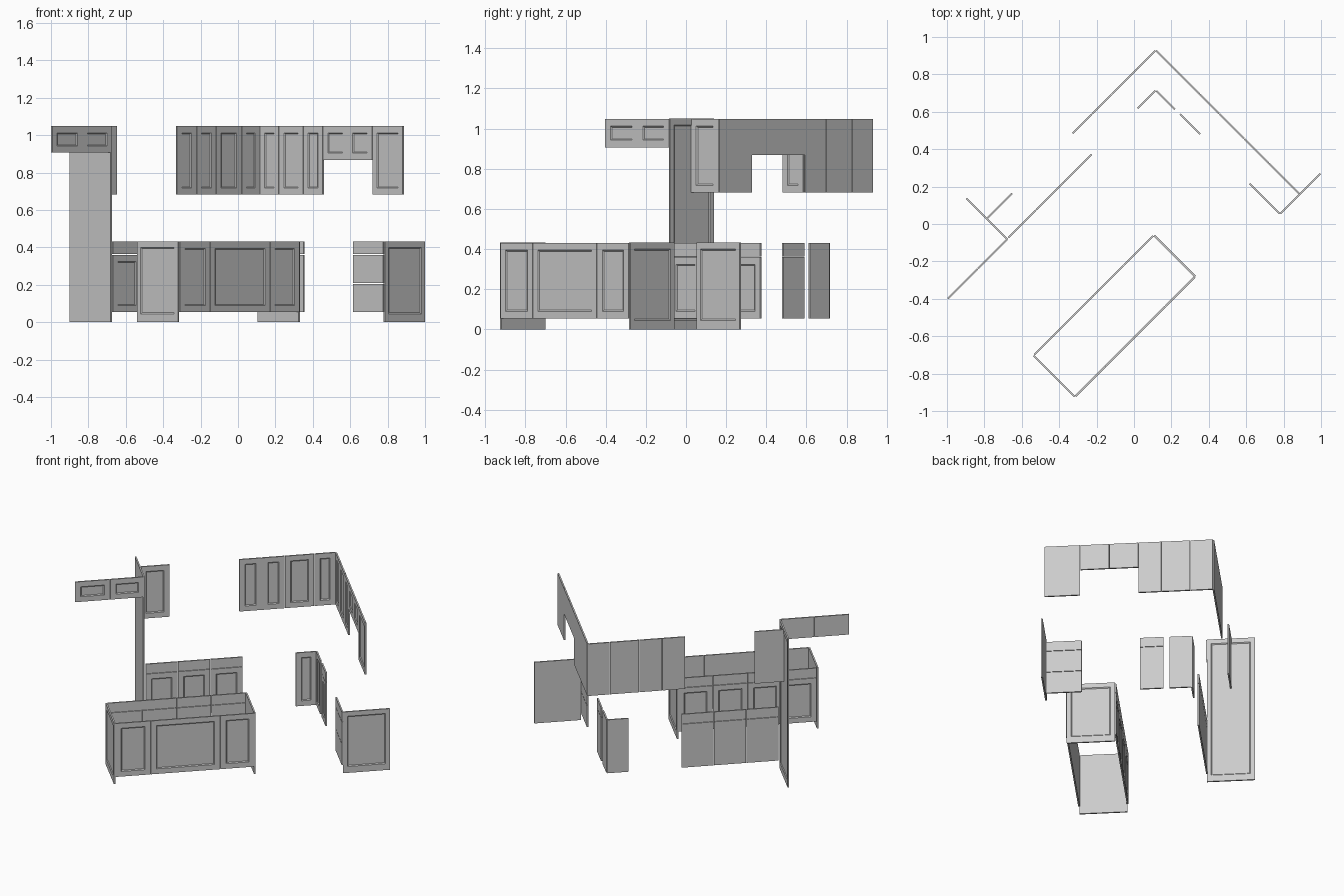
import bpy, bmesh
from mathutils import Vector

if "Cube" in bpy.data.objects:
    bpy.data.objects.remove(bpy.data.objects["Cube"])

THICK, GAP, RECESS, SLOPE = 0.010, 0.0015, 0.005, 0.006


def panel(name, a, b, z0, z1, frame=None):
    """Slab from a to b facing the right of travel; frame=(stile, top, bottom) sinks the middle."""
    d = (b - a).normalized()
    n = Vector((d.y, -d.x))
    length = (b - a).length
    bm = bmesh.new()

    def ring(side, low, high, depth):
        corners = ((side, z0 + low), (length - side, z0 + low),
                   (length - side, z1 - high), (side, z1 - high))
        return [bm.verts.new((*(a + d * s + n * depth), z)) for s, z in corners]

    rings = [ring(0, 0, 0, -THICK / 2), ring(0, 0, 0, THICK / 2)]
    if frame:
        st, top, bot = frame
        rings.append(ring(st, bot, top, THICK / 2))
        rings.append(ring(st + SLOPE, bot + SLOPE, top + SLOPE, THICK / 2 - RECESS))
    bm.faces.new(rings[0][::-1])
    for r, q in zip(rings, rings[1:]):
        for i in range(4):
            j = (i + 1) % 4
            bm.faces.new((r[i], r[j], q[j], q[i]))
    bm.faces.new(rings[-1])
    bmesh.ops.recalc_face_normals(bm, faces=bm.faces)
    me = bpy.data.meshes.new(name)
    bm.to_mesh(me)
    bm.free()
    bpy.context.collection.objects.link(bpy.data.objects.new(name, me))


def run(name, xs, y0, slope, z0, z1, frame=None, gap=GAP):
    """Row of fronts along a diagonal wall, split at the given x positions."""
    for i, (x0, x1) in enumerate(zip(xs, xs[1:])):
        a = Vector((x0, y0 + slope * (x0 - xs[0])))
        b = Vector((x1, y0 + slope * (x1 - xs[0])))
        d = (b - a).normalized() * gap
        panel(f"{name}_{i + 1}", a + d, b - d, z0 + gap, z1 - gap, frame)


DOOR = (0.036, 0.036, 0.036)
END = (0.028, 0.032, 0.045)
BASE, TOP, SPLIT = 0.052, 0.432, 0.362
UP0, UP1 = 0.68, 1.05

# Corner wall cabinets, left wing and right wing
run("wall_door_left", [-0.33, -0.225, -0.12, 0.016, 0.115], 0.483, 1, UP0, UP1, DOOR)
run("wall_door_right", [0.118, 0.222, 0.352, 0.457], 0.928, -1, UP0, UP1, DOOR)
run("wall_door_short", [0.457, 0.589, 0.721], 0.589, -1, 0.867, UP1, DOOR)
run("wall_door_end", [0.721, 0.885], 0.325, -1, UP0, UP1, DOOR)

# Corner base cabinets
run("corner_door_left", [0.018, 0.115], 0.617, 1, BASE, TOP, DOOR)
run("corner_door_right", [0.118, 0.219], 0.713, -1, BASE, TOP, DOOR)
run("corner_base_door", [0.246, 0.354], 0.588, -1, BASE, SPLIT, DOOR)
run("corner_base_drawer", [0.246, 0.354], 0.588, -1, SPLIT, TOP)

# Drawer stack with its end panel
for k, (lo, hi) in enumerate([(BASE, 0.207), (0.207, SPLIT), (SPLIT, TOP)]):
    run(f"stack_drawer_{k + 1}", [0.617, 0.78], 0.217, -1, lo, hi)
run("stack_end_panel", [0.782, 0.997], 0.055, 1, 0, TOP, END, 0)

# Refrigerator surround: top doors, tall side panel and wall cabinet beside it
run("fridge_top_door", [-0.997, -0.835, -0.678], -0.4, 1, 0.905, UP1, DOOR)
run("tall_side_panel", [-0.678, -0.897], -0.082, -1, 0, UP1, END, 0)
run("side_wall_door", [-0.787, -0.65], 0.028, 1, UP0, UP1, DOOR)

# Left base cabinets
left = [-0.672, -0.523, -0.374, -0.225]
run("left_base_door", left, -0.074, 1, BASE, SPLIT, DOOR)
run("left_base_drawer", left, -0.074, 1, SPLIT, TOP)

# Island: outer doors, working side and two end panels
run("island_outer_door", [-0.314, -0.152, 0.168, 0.326], -0.922, 1, BASE, TOP, DOOR)
run("island_door", [0.104, -0.055, -0.215, -0.373, -0.533], -0.062, 1, BASE, SPLIT, DOOR)
run("island_drawer", [0.104, -0.055, -0.215, -0.533], -0.062, 1, SPLIT, TOP)
run("island_left_end", [-0.537, -0.318], -0.704, -1, 0, TOP, END, 0)
run("island_right_end", [0.327, 0.108], -0.28, -1, 0, TOP, END, 0)
